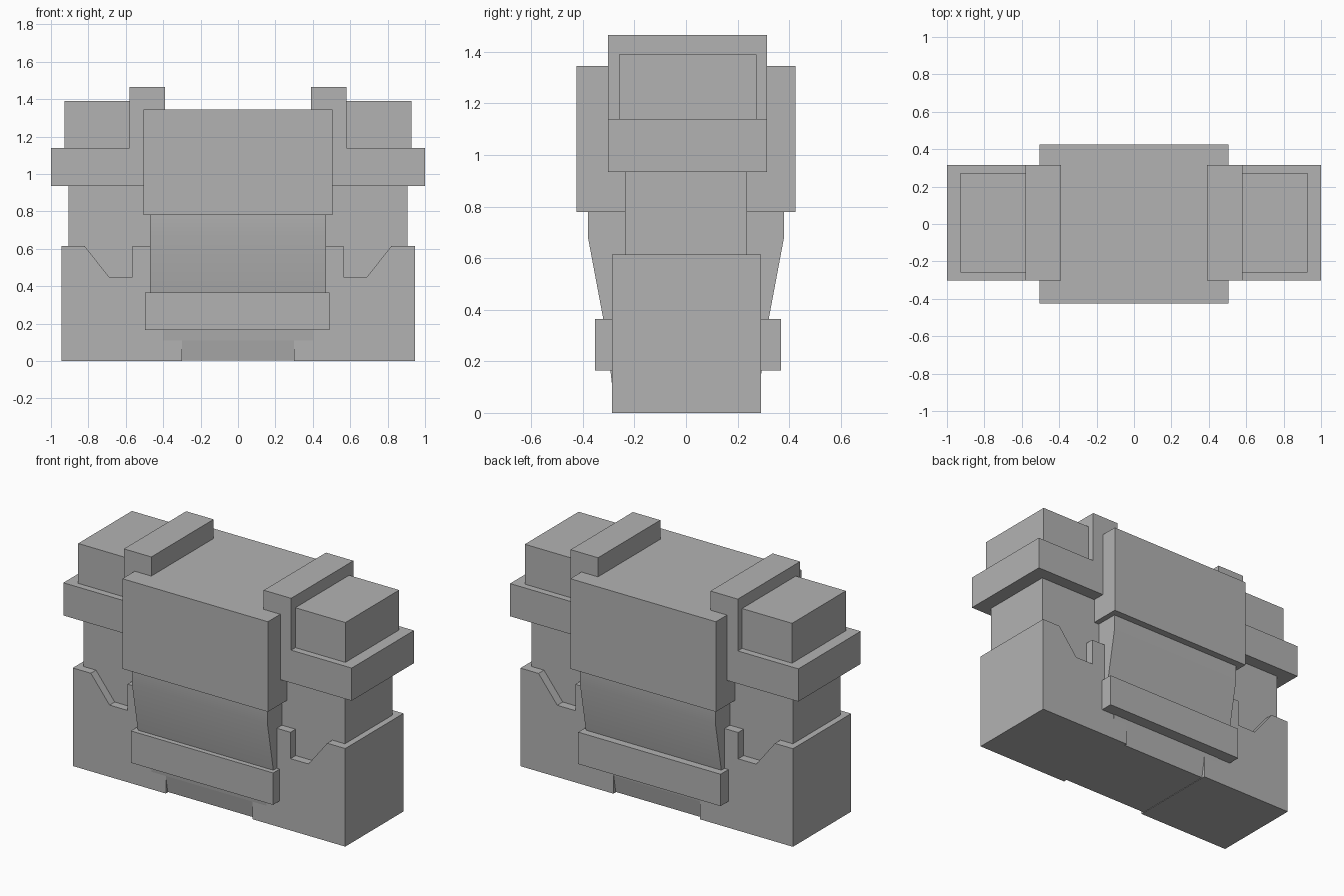
import bpy

default_cube = bpy.data.objects.get("Cube")
if default_cube:
    bpy.data.objects.remove(default_cube, do_unlink=True)

grey = bpy.data.materials.new("plain_grey")
grey.use_nodes = True
grey.diffuse_color = (0.45, 0.45, 0.45, 1)
grey.node_tree.nodes["Principled BSDF"].inputs["Base Color"].default_value = (0.45, 0.45, 0.45, 1)


def prism(name, outline, axis, low, high):
    """Extrude a 2D outline along x (outline in y, z) or y (outline in x, z)."""
    def place(p, depth):
        return (depth, p[0], p[1]) if axis == "x" else (p[0], depth, p[1])

    n = len(outline)
    verts = [place(p, d) for d in (low, high) for p in outline]
    faces = [tuple(range(n)), tuple(range(2 * n - 1, n - 1, -1))]
    faces += [(i, i + n, (i + 1) % n + n, (i + 1) % n) for i in range(n)]
    mesh = bpy.data.meshes.new(name)
    mesh.from_pydata(verts, [], faces)
    mesh.materials.append(grey)
    obj = bpy.data.objects.new(name, mesh)
    bpy.context.collection.objects.link(obj)
    # Make normals face outwards
    bpy.ops.object.select_all(action="DESELECT")
    obj.select_set(True)
    bpy.context.view_layer.objects.active = obj
    bpy.ops.object.mode_set(mode="EDIT")
    bpy.ops.mesh.select_all(action="SELECT")
    bpy.ops.mesh.normals_make_consistent(inside=False)
    bpy.ops.object.mode_set(mode="OBJECT")
    return obj


def box(name, x, y, z):
    outline = [(x[0], z[0]), (x[1], z[0]), (x[1], z[1]), (x[0], z[1])]
    return prism(name, outline, "y", y[0], y[1])


def body_outline(half):
    """Mirror (half depth, height) pairs front to back."""
    return [(-d, z) for d, z in half] + [(d, z) for d, z in reversed(half)]


# Torso
box("chest", (-0.505, 0.505), (-0.425, 0.425), (0.78, 1.345))
abdomen = prism("abdomen", body_outline([(0.29, 0.2), (0.32, 0.36), (0.38, 0.68), (0.38, 0.8)]),
                "x", -0.47, 0.47)
bpy.ops.object.shade_smooth_by_angle()
prism("lower_body", body_outline([(0.268, 0.003), (0.287, 0.11), (0.297, 0.2)]), "x", -0.4, 0.4)
box("belt", (-0.497, 0.49), (-0.352, 0.368), (0.165, 0.365))

# Arms, mirrored left and right
forearm = [(0.3, 0), (0.945, 0), (0.945, 0.615), (0.82, 0.615),
           (0.69, 0.45), (0.565, 0.45), (0.565, 0.615), (0.3, 0.615)]
for side, s in (("left", 1), ("right", -1)):
    def span(a, b):
        return sorted((s * a, s * b))

    box(side + "_collar", span(0.39, 0.58), (-0.302, 0.315), (0.935, 1.465))
    box(side + "_shoulder_plate", span(0.58, 1.0), (-0.302, 0.315), (0.935, 1.14))
    box(side + "_shoulder_cap", span(0.58, 0.927), (-0.26, 0.273), (1.14, 1.39))
    box(side + "_upper_arm", span(0.4, 0.907), (-0.236, 0.236), (0.4, 0.935))
    prism(side + "_forearm", [(s * x, z) for x, z in forearm], "y", -0.287, 0.29)
